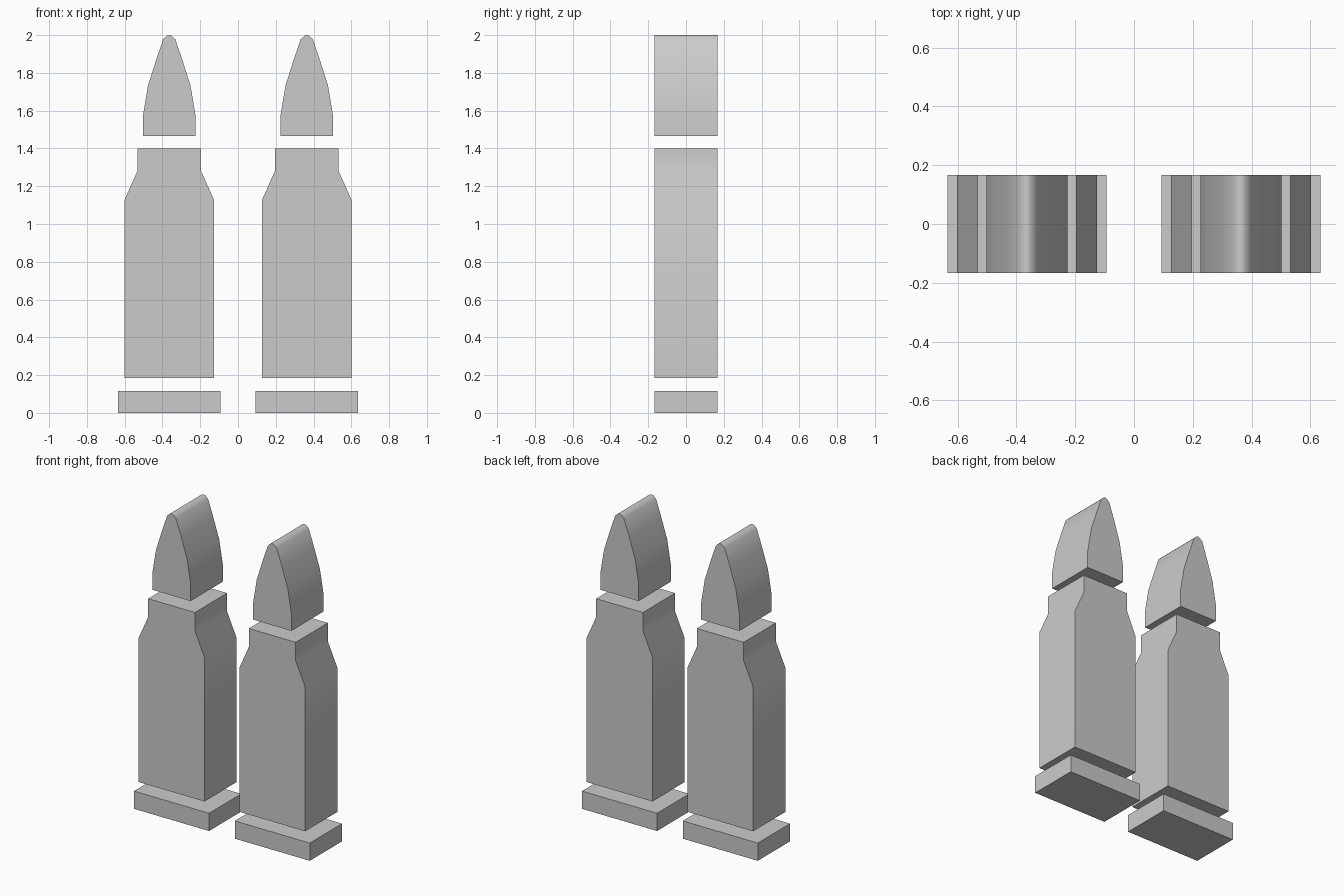
import bpy, bmesh, math

if "Cube" in bpy.data.objects:
    bpy.data.objects.remove(bpy.data.objects["Cube"])

HALF_DEPTH = 0.166
CENTRE_X = 0.364


def extrude_profile(name, half, cx):
    """Mirror a right-hand (x, z) half profile and extrude it along y."""
    left = [(-x, z) for x, z in reversed(half) if x > 0]
    outline = [(cx + x, z) for x, z in half + left]
    bm = bmesh.new()
    face = bm.faces.new([bm.verts.new((x, -HALF_DEPTH, z)) for x, z in outline])
    ext = bmesh.ops.extrude_face_region(bm, geom=[face], use_keep_orig=True)
    verts = [g for g in ext["geom"] if isinstance(g, bmesh.types.BMVert)]
    bmesh.ops.translate(bm, verts=verts, vec=(0, 2 * HALF_DEPTH, 0))
    bmesh.ops.recalc_face_normals(bm, faces=bm.faces)
    mesh = bpy.data.meshes.new(name)
    bm.to_mesh(mesh)
    bm.free()
    obj = bpy.data.objects.new(name, mesh)
    bpy.context.collection.objects.link(obj)
    bpy.ops.object.select_all(action="DESELECT")
    obj.select_set(True)
    bpy.context.view_layer.objects.active = obj
    bpy.ops.object.shade_smooth_by_angle(angle=math.radians(45))
    return obj


# Half profiles, bottom to top
PARTS = {
    # flat rim plate
    "base_rim": [(0.271, 0.0), (0.271, 0.116)],
    # case with sloped shoulders and neck
    "case": [(0.238, 0.184), (0.238, 1.125), (0.169, 1.28), (0.169, 1.4)],
    # curved pointed tip
    "tip": [(0.138, 1.466), (0.138, 1.58), (0.112, 1.735), (0.068, 1.873),
            (0.032, 1.978), (0.013, 1.996), (0.0, 2.0)],
}

# Two identical rounds side by side
for side, sign in (("left", -1), ("right", 1)):
    for part, half in PARTS.items():
        extrude_profile(f"{side}_{part}", half, sign * CENTRE_X)
